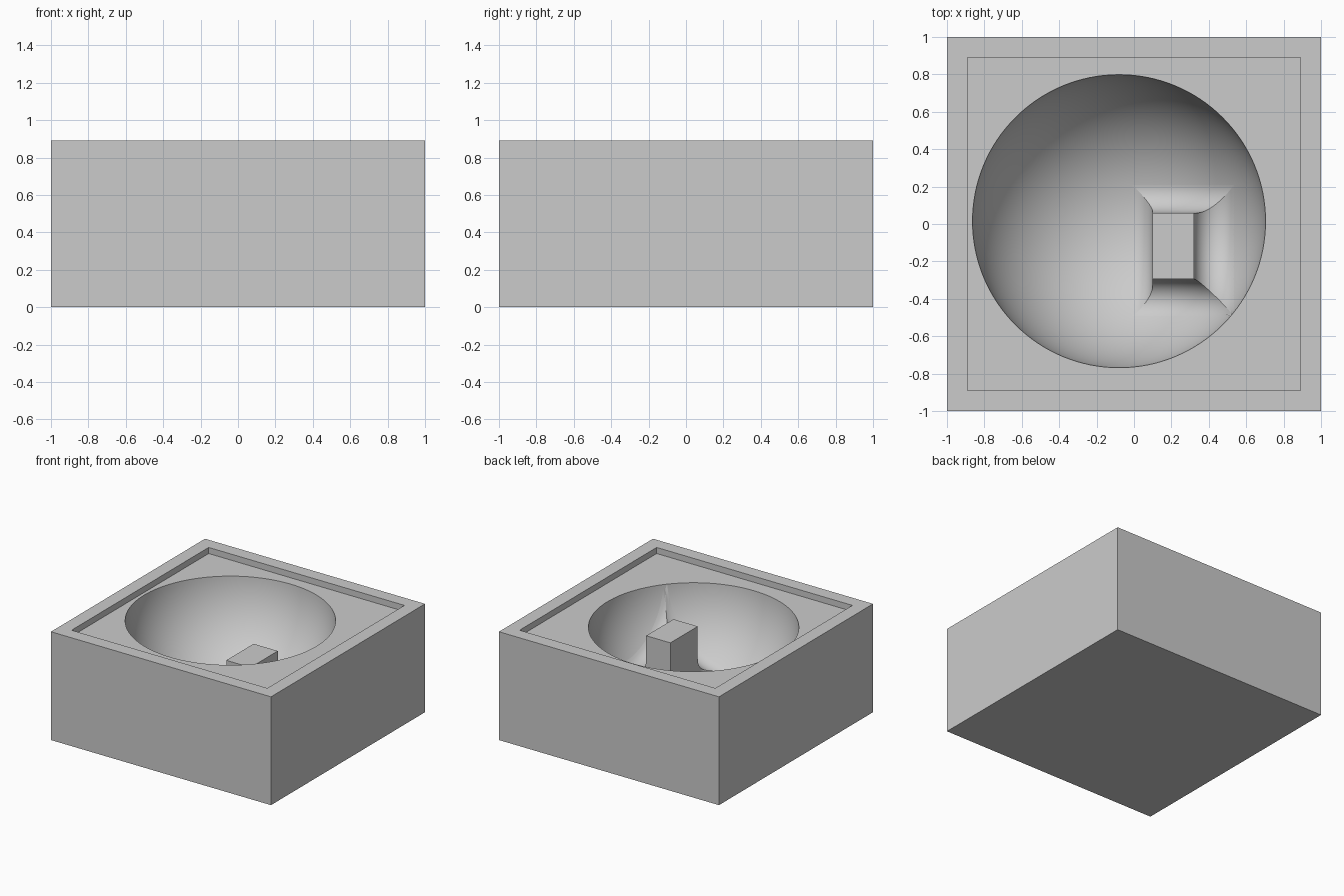
import bpy, bmesh, math

# Main dimensions
HALF, TOP, WALL, FLOOR = 1.0, 0.89, 0.11, 0.84
CENTRE, R, FILLET = (-0.08, 0.015, 0.89), 0.785, 0.12
POST_TOP = 0.68
POST = ((0.10, 0.32), (-0.295, 0.06))      # x range, y range

old = bpy.data.objects.get("Cube")
if old:
    bpy.data.objects.remove(old, do_unlink=True)

# Single light grey material
grey = bpy.data.materials.new("light_grey")
grey.use_nodes = True
colour = (0.6, 0.6, 0.6, 1)
grey.diffuse_color = colour
grey.node_tree.nodes["Principled BSDF"].inputs["Base Color"].default_value = colour


def finish(obj):
    obj.data.materials.clear()
    obj.data.materials.append(grey)
    bpy.ops.object.select_all(action='DESELECT')
    obj.select_set(True)
    bpy.context.view_layer.objects.active = obj
    bpy.ops.object.shade_smooth_by_angle(angle=math.radians(25))


def box(name, half, z0, z1):
    bpy.ops.mesh.primitive_cube_add(size=1, location=(0, 0, (z0 + z1) / 2))
    obj = bpy.context.object
    obj.name = name
    obj.scale = (2 * half, 2 * half, z1 - z0)
    bpy.ops.object.transform_apply(location=True, scale=True)
    return obj


def cut(obj, cutter):
    mod = obj.modifiers.new("cut", 'BOOLEAN')
    mod.operation, mod.solver, mod.object = 'DIFFERENCE', 'EXACT', cutter
    bpy.context.view_layer.objects.active = obj
    bpy.ops.object.modifier_apply(modifier=mod.name)
    bpy.data.objects.remove(cutter, do_unlink=True)


# Block with a shallow square recess and a round bowl
block = box("block", HALF, 0, TOP)
cut(block, box("recess_cutter", HALF - WALL, FLOOR, TOP + 0.2))
bpy.ops.mesh.primitive_uv_sphere_add(segments=128, ring_count=64,
                                     radius=R * 1.0003, location=CENTRE)
cut(block, bpy.context.object)
finish(block)


# Rolling-ball fillet between each post wall and the bowl
class Side:
    def __init__(self, axis, sign):
        self.axis, self.sign = axis, sign
        self.edge = POST[axis][(sign + 1) // 2]
        self.mid = self.edge + sign * FILLET             # ball centre line
        a = self.mid - CENTRE[axis]
        self.ring = math.sqrt((R - FILLET) ** 2 - a * a)
        self.contact = CENTRE[axis] + a * R / (R - FILLET)

    def height(self, p):
        w, v = p[self.axis], p[1 - self.axis]
        dw, dv = w - CENTRE[self.axis], v - CENTRE[1 - self.axis]
        if (w - self.edge) * self.sign < -1e-7:
            return POST_TOP
        if (w - self.contact) * self.sign > 0:
            q2 = R * R - dw * dw
        else:
            q2 = (self.ring + math.sqrt(max(0, FILLET ** 2 - (w - self.mid) ** 2))) ** 2
        return min(FLOOR, CENTRE[2] - math.sqrt(max(0, q2 - dv * dv)))

    def point(self, w, v):
        return (w, v) if self.axis == 0 else (v, w)

    def mitre(self, w, other):
        # Where this fillet meets the neighbouring one
        near, far = other.edge, other.contact
        for _ in range(40):
            v = (near + far) / 2
            p = self.point(w, v)
            if self.height(p) <= other.height(p):
                near = v
            else:
                far = v
        return near


sides = [Side(axis, sign) for axis in (0, 1) for sign in (-1, 1)]
bm = bmesh.new()


def add_grid(rows):
    rows = [[bm.verts.new(p) for p in row] for row in rows]
    for r0, r1 in zip(rows, rows[1:]):
        for i in range(len(r0) - 1):
            bm.faces.new((r0[i], r0[i + 1], r1[i + 1], r1[i]))


def spread(a, b, n):
    return [a + (b - a) * i / n for i in range(n + 1)]


for side in sides:
    low, high = [s for s in sides if s.axis != side.axis]
    # Curved fillet panel, finer near the wall
    rows = []
    for t in spread(0, 1, 28):
        w = side.edge + (side.contact - side.edge) * t * t
        pts = [side.point(w, v) for v in
               spread(side.mitre(w, low), side.mitre(w, high), 32)]
        rows.append([(*p, side.height(p)) for p in pts])
    add_grid(rows)
    # Upright wall, with the small ears past each corner
    w = side.edge
    for a, b, other in ((side.mitre(w, low), low.edge, low),
                        (low.edge, high.edge, None),
                        (high.edge, side.mitre(w, high), high)):
        if abs(a - b) < 1e-4:
            continue
        pts = [side.point(w, v) for v in spread(a, b, 12)]
        add_grid([[(*p, side.height(p)) for p in pts],
                  [(*p, other.height(p) if other else POST_TOP) for p in pts]])

# Flat top of the post
(x0, x1), (y0, y1) = POST
add_grid([[(x0, y0, POST_TOP), (x1, y0, POST_TOP)],
          [(x0, y1, POST_TOP), (x1, y1, POST_TOP)]])

bmesh.ops.remove_doubles(bm, verts=bm.verts, dist=1e-5)
bmesh.ops.recalc_face_normals(bm, faces=bm.faces)
bm.normal_update()
top = max(bm.faces, key=lambda f: f.calc_center_median().z if f.calc_area() > 0.05 else 0)
if top.normal.z < 0:
    bmesh.ops.reverse_faces(bm, faces=bm.faces)
mesh = bpy.data.meshes.new("filleted_post")
bm.to_mesh(mesh)
bm.free()
post = bpy.data.objects.new("filleted_post", mesh)
bpy.context.collection.objects.link(post)
finish(post)
